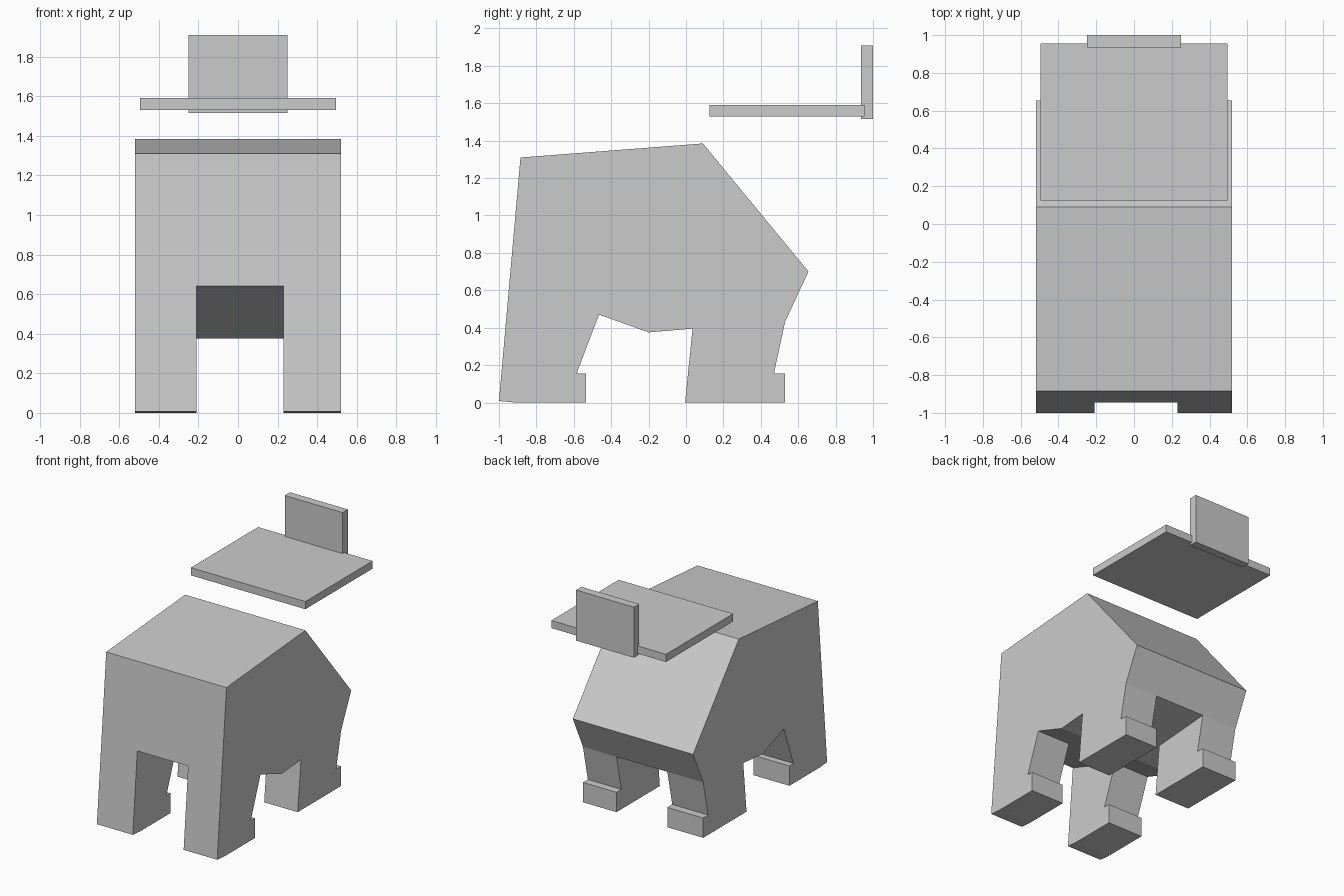
import bpy
import bmesh

if "Cube" in bpy.data.objects:
    bpy.data.objects.remove(bpy.data.objects["Cube"])

# x stations: outer sides and the inner faces of the legs
XS = [-0.52, -0.21, 0.23, 0.52]

# side profiles as (y, z)
front_hip, front_inner = (-0.944, 0.642), (-0.465, 0.47)
back_hip, back_inner = (0.53, 0.433), (0.035, 0.395)
upper = [front_hip, (-0.885, 1.31), (0.09, 1.385), (0.655, 0.70), back_hip]
belly = [back_inner, (-0.20, 0.375), front_inner]
front_leg = [front_inner, (-0.585, 0.155), (-0.535, 0.155), (-0.535, 0.0),
             (-0.91, 0.0), (-1.0, 0.008), front_hip]
back_leg = [back_hip, (0.47, 0.155), (0.53, 0.155), (0.53, 0.0),
            (-0.005, 0.0), back_inner]


def face(bm, pts):
    bm.faces.new([bm.verts.new(p) for p in pts])


def walls(bm, chain, x0, x1):
    for (ya, za), (yb, zb) in zip(chain, chain[1:]):
        face(bm, [(x0, ya, za), (x0, yb, zb), (x1, yb, zb), (x1, ya, za)])


def cap(bm, outline, x):
    face(bm, [(x, y, z) for y, z in outline])


def finish(bm, name):
    bmesh.ops.remove_doubles(bm, verts=bm.verts[:], dist=0.0005)
    bmesh.ops.recalc_face_normals(bm, faces=bm.faces[:])
    mesh = bpy.data.meshes.new(name)
    bm.to_mesh(mesh)
    bm.free()
    obj = bpy.data.objects.new(name, mesh)
    bpy.context.collection.objects.link(obj)
    return obj


def box(name, lo, hi):
    bm = bmesh.new()
    bmesh.ops.create_cube(bm, size=1)
    for v in bm.verts:
        v.co = [hi[i] if v.co[i] > 0 else lo[i] for i in range(3)]
    return finish(bm, name)


# torso: one shell across all three spans
bm = bmesh.new()
for x0, x1 in zip(XS, XS[1:]):
    walls(bm, upper, x0, x1)
    walls(bm, belly, x0, x1)
for x in (XS[0], XS[3]):
    cap(bm, upper + belly, x)

# sloping underside between the leg pairs
walls(bm, [front_inner, front_hip], XS[1], XS[2])
walls(bm, [back_hip, back_inner], XS[1], XS[2])

# four legs with stepped feet
for x0, x1 in ((XS[0], XS[1]), (XS[2], XS[3])):
    for leg in (front_leg, back_leg):
        walls(bm, leg, x0, x1)
        cap(bm, leg, x0)
        cap(bm, leg, x1)
finish(bm, "body_with_legs")

# floating plate and upright panel
box("flat_plate", (-0.495, 0.125, 1.53), (0.495, 0.955, 1.59))
box("upright_panel", (-0.25, 0.935, 1.515), (0.25, 1.0, 1.91))
